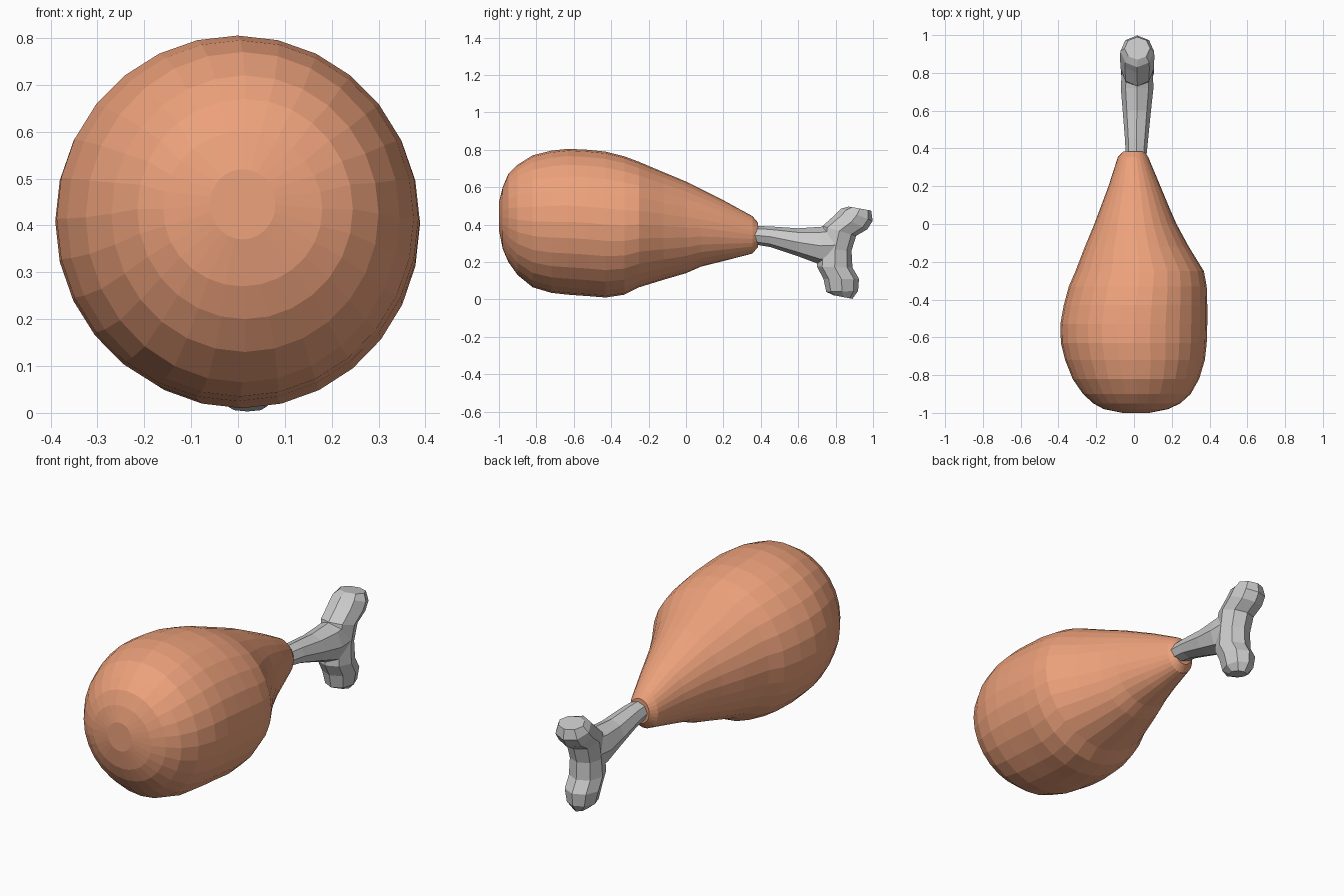
import bpy, bmesh, math
from mathutils import Vector

if "Cube" in bpy.data.objects:
    bpy.data.objects.remove(bpy.data.objects["Cube"])


def loft(name, rings, sides):
    """Skin elliptical rings: (lower y, lower z, upper y, upper z, min x, max x)."""
    bm = bmesh.new()
    loops = []
    for y0, z0, y1, z1, x0, x1 in rings:
        lo = Vector(((x0 + x1) / 2, y0, z0))
        hi = Vector(((x0 + x1) / 2, y1, z1))
        mid, up, half_w = (lo + hi) / 2, (hi - lo) / 2, (x1 - x0) / 2
        loop = []
        for i in range(sides):
            a = 2 * math.pi * i / sides
            loop.append(bm.verts.new(mid + up * math.cos(a) + Vector((half_w * math.sin(a), 0, 0))))
        loops.append(loop)
    for a, b in zip(loops, loops[1:]):
        for i in range(sides):
            j = (i + 1) % sides
            bm.faces.new((a[i], a[j], b[j], b[i]))
    bm.faces.new(loops[0])
    bm.faces.new(loops[-1])
    bmesh.ops.recalc_face_normals(bm, faces=bm.faces)
    mesh = bpy.data.meshes.new(name)
    bm.to_mesh(mesh)
    bm.free()
    obj = bpy.data.objects.new(name, mesh)
    bpy.context.collection.objects.link(obj)
    return obj


# Meat: y, bottom z, top z, left x, right x
profile = [
    (-1.00, .37, .52, -.06, .08), (-.98, .27, .60, -.16, .18),
    (-.95, .20, .67, -.215, .245), (-.90, .13, .72, -.27, .30),
    (-.82, .065, .77, -.325, .345), (-.72, .035, .795, -.365, .375),
    (-.63, .025, .805, -.387, .385), (-.53, .018, .80, -.39, .388),
    (-.43, .01, .79, -.372, .388), (-.33, .025, .765, -.345, .385),
    (-.25, .065, .735, -.31, .37), (-.12, .105, .68, -.26, .29),
    (0, .14, .63, -.21, .225), (.08, .175, .59, -.18, .19),
    (.20, .205, .53, -.135, .14), (.355, .245, .445, -.085, .075),
    (.385, .28, .41, -.055, .055)]
meat = loft("meat", [(y, z0, y, z1, x0, x1) for y, z0, z1, x0, x1 in profile], 28)
mat = bpy.data.materials.new("roasted_meat")
mat.diffuse_color = (0.85, 0.36, 0.2, 1)
mat.use_nodes = True
mat.node_tree.nodes["Principled BSDF"].inputs["Base Color"].default_value = mat.diffuse_color
meat.data.materials.append(mat)

# Bone shaft
bone = loft("bone", [
    (.30, .305, .30, .395, -.04, .06), (.45, .28, .45, .39, -.048, .075),
    (.60, .23, .60, .38, -.06, .09), (.72, .185, .72, .388, -.07, .103),
    (.80, .18, .80, .40, -.065, .10)], 8)

# Bone head with two knobs, lofted from bottom to top
head = loft("bone_head", [
    (.79, .022, .89, .003, -.02, .06), (.75, .04, .92, .045, -.055, .09),
    (.735, .11, .925, .11, -.07, .105), (.70, .175, .89, .17, -.07, .105),
    (.71, .27, .885, .26, -.065, .10), (.73, .392, .91, .34, -.07, .105),
    (.80, .455, .97, .375, -.075, .108), (.83, .485, .998, .42, -.072, .106),
    (.87, .496, .99, .475, -.05, .085)], 8)

# Join the head to the shaft
union = bone.modifiers.new("union", 'BOOLEAN')
union.operation = 'UNION'
union.solver = 'EXACT'
union.object = head
bpy.context.view_layer.objects.active = bone
bpy.ops.object.modifier_apply(modifier=union.name)
bpy.data.objects.remove(head)
